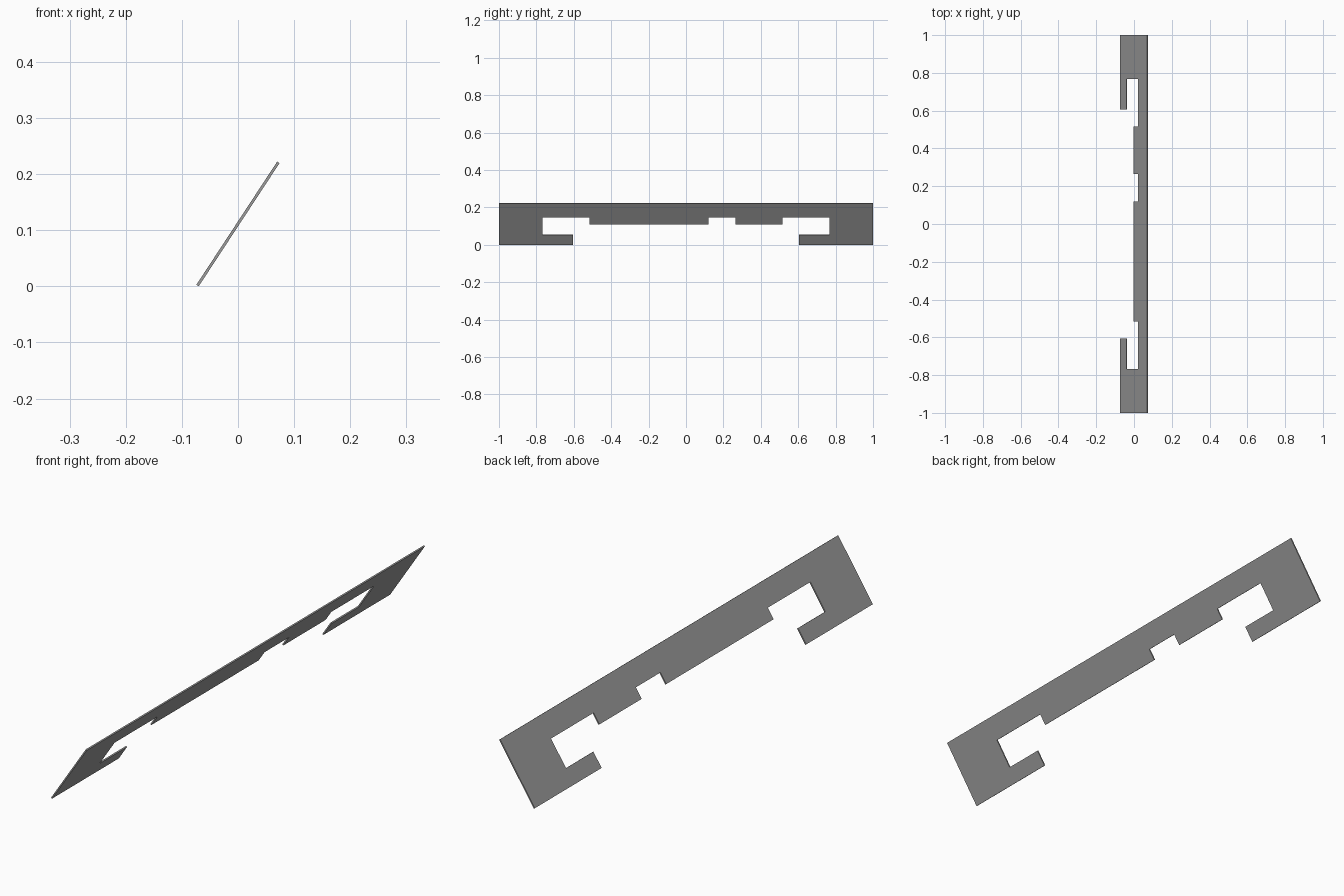
import bpy
import bmesh
import math
from mathutils import Matrix

if "Cube" in bpy.data.objects:
    bpy.data.objects.remove(bpy.data.objects["Cube"], do_unlink=True)

THICKNESS = 0.005
HEIGHT = 0.2625                    # measured along the slope
LIP, MIDDLE, NOTCH = 0.062, 0.131, 0.175
TILT = math.atan2(0.144, 0.2195)

# Plain grey material
grey = bpy.data.materials.new("plain_grey")
grey.use_nodes = True
colour = (0.33, 0.33, 0.33, 1)
grey.diffuse_color = colour
grey.node_tree.nodes["Principled BSDF"].inputs["Base Color"].default_value = colour


def hooked_end(side):
    """Outline of one hooked end, from the notch out to the top corner."""
    return [(side * y, v) for y, v in (
        (0.515, MIDDLE), (0.515, NOTCH), (0.767, NOTCH), (0.767, LIP),
        (0.605, LIP), (0.605, 0), (1, 0), (1, HEIGHT))]


# Outline: hooked ends mirrored, small off-centre notch between them
small_notch = [(0.265, MIDDLE), (0.265, NOTCH), (0.12, NOTCH), (0.12, MIDDLE)]
outline = hooked_end(-1) + hooked_end(1)[::-1] + small_notch

# Sheet extruded to its thickness, then leaned over
bm = bmesh.new()
face = bm.faces.new([bm.verts.new((0, y, v)) for y, v in outline])
sheet = bmesh.ops.extrude_face_region(bm, geom=[face], use_keep_orig=True)
bmesh.ops.translate(bm, vec=(-THICKNESS, 0, 0),
                    verts=[g for g in sheet["geom"] if isinstance(g, bmesh.types.BMVert)])
bmesh.ops.recalc_face_normals(bm, faces=bm.faces)
lean = Matrix.Translation((-0.07, 0, 0)) @ Matrix.Rotation(TILT, 4, 'Y')
bmesh.ops.transform(bm, matrix=lean, verts=bm.verts)

mesh = bpy.data.meshes.new("notched_plate")
bm.to_mesh(mesh)
bm.free()
mesh.materials.append(grey)
plate = bpy.data.objects.new("notched_plate", mesh)
bpy.context.collection.objects.link(plate)
